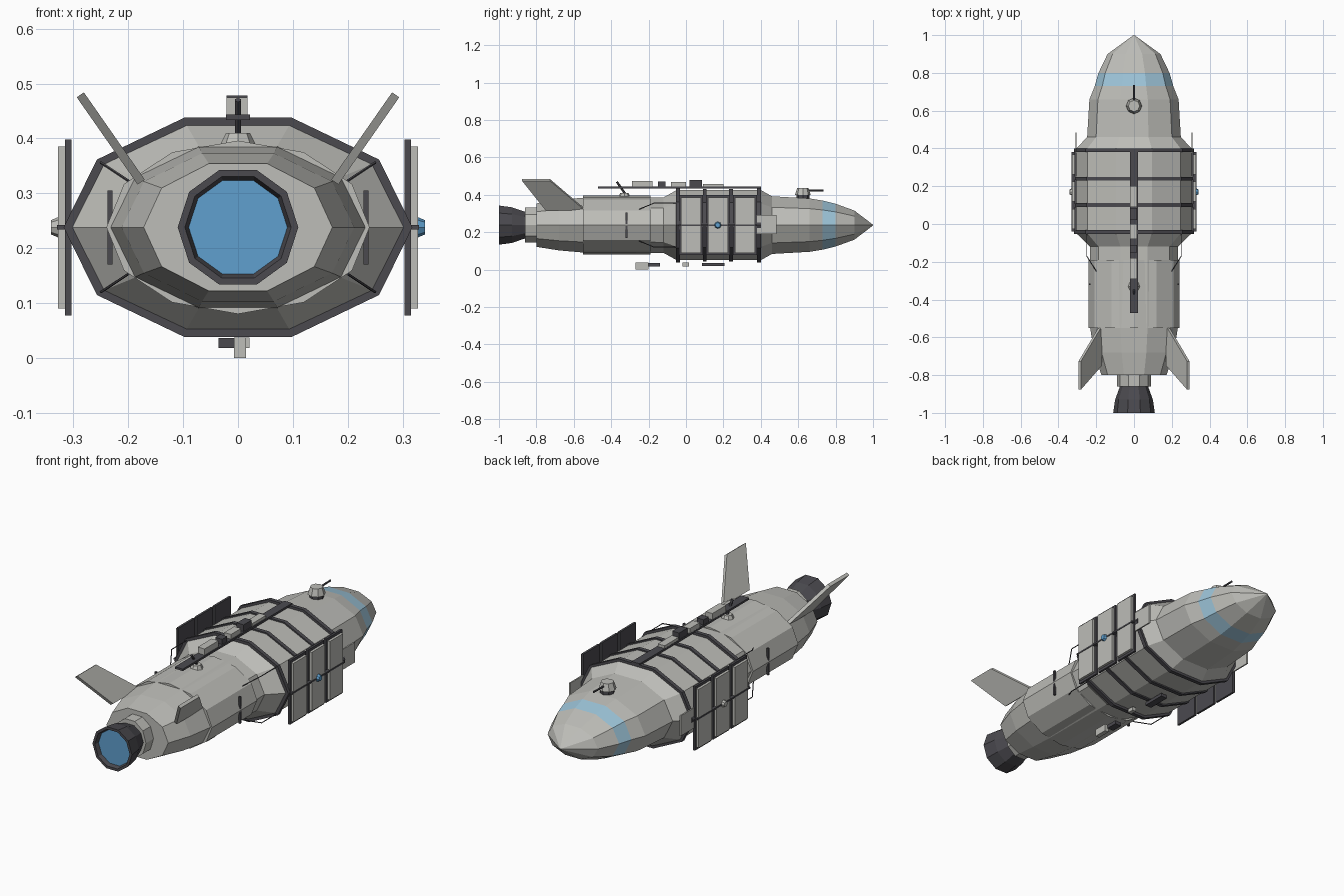
import bpy, bmesh, math
from mathutils import Vector

cube = bpy.data.objects.get("Cube")
if cube:
    bpy.data.objects.remove(cube, do_unlink=True)

AXIS = 0.238  # height of the hull's long axis


def material(name, rgb):
    m = bpy.data.materials.new(name)
    m.use_nodes = True
    m.diffuse_color = (*rgb, 1)
    m.node_tree.nodes["Principled BSDF"].inputs["Base Color"].default_value = (*rgb, 1)
    return m


GREY = material("hull_grey", (0.51, 0.51, 0.48))
DARK = material("dark_metal", (0.07, 0.068, 0.078))
BLUE = material("engine_blue", (0.115, 0.35, 0.62))
PALE = material("pale_blue_band", (0.34, 0.56, 0.7))


def finish(name, bm, *mats):
    bmesh.ops.recalc_face_normals(bm, faces=bm.faces)
    mesh = bpy.data.meshes.new(name)
    bm.to_mesh(mesh)
    bm.free()
    for m in mats:
        mesh.materials.append(m)
    obj = bpy.data.objects.new(name, mesh)
    bpy.context.collection.objects.link(obj)
    return obj


def loft(name, stations, sides, *mats, centre=(0, AXIS)):
    """Skin elliptical sections (y, x radius, z radius) along the y axis."""
    bm = bmesh.new()
    rings = []
    for y, rx, rz in stations:
        rings.append([bm.verts.new((centre[0] + rx * math.cos(a), y, centre[1] + rz * math.sin(a)))
                      for a in (math.tau * i / sides for i in range(sides))])
    for a, b in zip(rings, rings[1:]):
        for i in range(sides):
            j = (i + 1) % sides
            bm.faces.new((a[i], a[j], b[j], b[i]))
    bm.faces.new(rings[0])
    bm.faces.new(rings[-1])
    return finish(name, bm, *mats)


def box(name, x, y, z, mat):
    """Box from (low, high) pairs."""
    bm = bmesh.new()
    bmesh.ops.create_cube(bm, size=1)
    for v in bm.verts:
        v.co = [r[0] if c < 0 else r[1] for c, r in zip(v.co, (x, y, z))]
    return finish(name, bm, mat)


def cone(name, base, tip, r1, r2, sides, mat):
    bm = bmesh.new()
    axis = Vector(tip) - Vector(base)
    bmesh.ops.create_cone(bm, cap_ends=True, segments=sides, radius1=r1, radius2=r2, depth=axis.length)
    bmesh.ops.rotate(bm, verts=bm.verts, matrix=axis.to_track_quat("Z", "Y").to_matrix())
    bmesh.ops.translate(bm, verts=bm.verts, vec=(Vector(base) + Vector(tip)) / 2)
    return finish(name, bm, mat)


def span(x, s):
    return tuple(sorted((x[0] * s, x[1] * s)))


# Main hull with the pale band near the nose
hull = loft("hull", [
    (-0.8, 0.172, 0.122), (-0.68, 0.212, 0.142), (-0.55, 0.232, 0.154), (-0.12, 0.232, 0.156),
    (-0.05, 0.305, 0.197), (0.4, 0.305, 0.197), (0.46, 0.248, 0.162), (0.66, 0.236, 0.15),
    (0.73, 0.208, 0.138), (0.8, 0.188, 0.12), (0.9, 0.14, 0.082), (1.0, 0.002, 0.002)],
    10, GREY, PALE)
for p in hull.data.polygons:
    if 0.73 < p.center.y < 0.8:
        p.material_index = 1
loft("rear_sleeve", [(-0.55, 0.24, 0.158), (-0.19, 0.24, 0.158)], 12, GREY)

# Engine: collar, bell and glowing recess
loft("engine_collar", [(-0.86, 0.09, 0.098), (-0.79, 0.09, 0.098)], 10, GREY)
bell = loft("engine_bell", [
    (-0.84, 0.07, 0.07), (-0.87, 0.078, 0.078), (-0.93, 0.1, 0.1), (-1.0, 0.11, 0.11),
    (-1.0, 0.097, 0.097), (-0.98, 0.09, 0.09)], 10, DARK, BLUE)
bell.data.polygons[-1].material_index = 1

# Dark bands round the cargo section
for i, (y, grow) in enumerate([(-0.043, 0.013), (0.1, 0.007), (0.24, 0.007), (0.39, 0.013)]):
    loft(f"hull_band_{i + 1}", [(y - 0.01, 0.305 + grow, 0.197 + grow),
                                (y + 0.01, 0.305 + grow, 0.197 + grow)], 10, DARK)

# Spine plate and equipment on top
box("spine_plate", (-0.022, 0.022), (-0.47, 0.4), (0.434, 0.444), DARK)
TOP = [(-0.29, -0.18, 0.475, GREY), (-0.15, -0.11, 0.47, DARK), (-0.08, 0.0, 0.468, GREY),
       (0.02, 0.085, 0.478, DARK), (0.09, 0.2, 0.458, GREY)]
for i, (y0, y1, top, mat) in enumerate(TOP):
    box(f"spine_box_{i + 1}", (-0.021, 0.017), (y0, y1), (0.442, top), mat)

# Equipment below the hull
BELOW = [((-0.007, 0.015), (-0.27, -0.2), (0, 0.037), GREY),
         ((-0.036, 0.0), (-0.2, -0.14), (0.018, 0.036), DARK),
         ((0.0, 0.021), (-0.02, 0.015), (0.018, 0.037), GREY),
         ((-0.036, 0.0), (0.085, 0.205), (0.02, 0.036), DARK)]
for i, (x, y, z, mat) in enumerate(BELOW):
    box(f"belly_box_{i + 1}", x, y, z, mat)

# Aerial on the rear deck
cone("aerial_base", (0, -0.33, 0.385), (0, -0.33, 0.41), 0.034, 0.022, 8, GREY)
cone("aerial_mast", (0, -0.325, 0.405), (0, -0.37, 0.47), 0.006, 0.006, 6, DARK)

# Nose turret
cone("turret_base", (0, 0.625, 0.37), (0, 0.625, 0.405), 0.034, 0.034, 8, DARK)
cone("turret_head", (0, 0.625, 0.4), (0, 0.625, 0.436), 0.042, 0.03, 8, GREY)
cone("turret_barrel", (0, 0.65, 0.422), (0, 0.735, 0.424), 0.005, 0.005, 6, DARK)

for side, s in (("left", 1), ("right", -1)):
    # Swept tail fin, extruded from its outline
    bm = bmesh.new()
    outline = [(0.17, -0.75, 0.325), (0.17, -0.54, 0.325), (0.281, -0.727, 0.484), (0.281, -0.877, 0.484)]
    vs = [bm.verts.new((x * s, y, z)) for x, y, z in outline]
    out = bmesh.ops.extrude_face_region(bm, geom=[bm.faces.new(vs)])
    moved = [g for g in out["geom"] if isinstance(g, bmesh.types.BMVert)]
    bmesh.ops.translate(bm, verts=moved, vec=(0.013 * s, 0, -0.009))
    finish(f"{side}_tail_fin", bm, GREY)

    # Side panels: dark frame with a lighter plate outside
    for i in range(3):
        y = 0.027 + 0.144 * i
        box(f"{side}_panel_frame_{i + 1}", span((0.304, 0.315), s), (y - 0.064, y + 0.064),
            (0.077, 0.398), DARK)
        box(f"{side}_panel_plate_{i + 1}", span((0.314, 0.328), s), (y - 0.053, y + 0.053),
            (0.09, 0.385), GREY)
    box(f"{side}_panel_bar", span((0.31, 0.33), s), (-0.04, 0.38), (0.234, 0.242), DARK)
    cone(f"{side}_panel_hub", (0.322 * s, 0.17, AXIS), (0.341 * s, 0.17, AXIS), 0.021, 0.013, 8,
         BLUE if s > 0 else GREY)

    # Forward plate and rear marker strip
    box(f"{side}_forward_plate", span((0.304, 0.311), s), (0.38, 0.485), (0.19, 0.292), GREY)
    box(f"{side}_marker_strip", span((0.229, 0.238), s), (-0.324, -0.314), (0.17, 0.305), DARK)

    # Thin cable rails behind the cargo section
    for level, d in (("upper", 1), ("lower", -1)):
        pts = [(0.2, -0.25, 0.085), (0.25, -0.17, 0.118), (0.25, -0.04, 0.118)]
        pts = [(x * s, y, AXIS + d * z) for x, y, z in pts]
        for k in range(2):
            cone(f"{side}_{level}_cable_{k + 1}", pts[k], pts[k + 1], 0.0025, 0.0025, 5, DARK)
